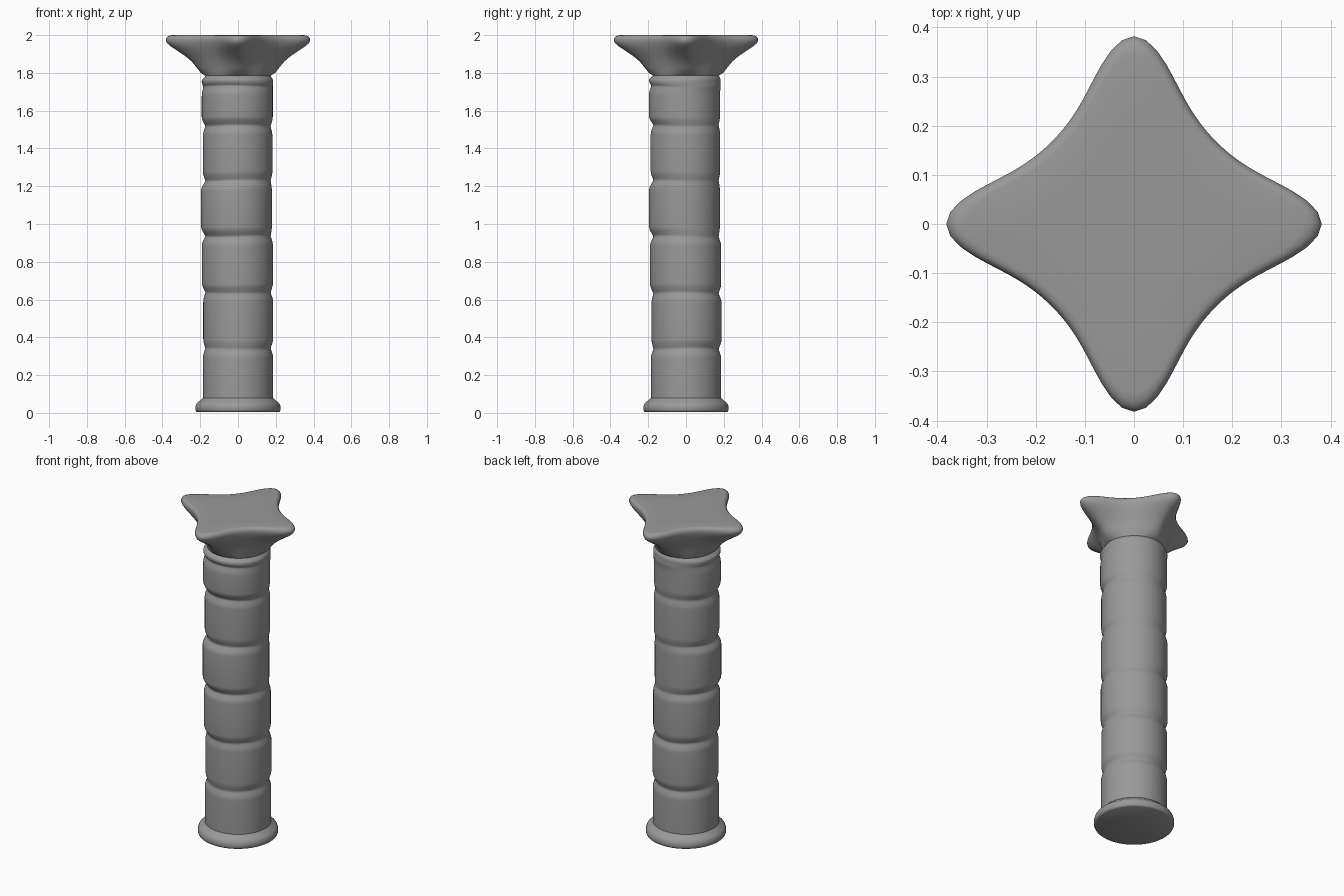
import bpy, bmesh, math

if "Cube" in bpy.data.objects:
    bpy.data.objects.remove(bpy.data.objects["Cube"])

SEG = 96
JOINT = 0.173

# Dark stone
stone = bpy.data.materials.new("dark_stone")
stone.diffuse_color = (0.32, 0.32, 0.32, 1)
stone.use_nodes = True
stone.node_tree.nodes["Principled BSDF"].inputs["Base Color"].default_value = stone.diffuse_color


def loft(name, rings, cap_bottom=False, cap_top=False):
    """Skin a stack of closed point rings."""
    bm = bmesh.new()
    loops = [[bm.verts.new(p) for p in ring] for ring in rings]
    for a, b in zip(loops, loops[1:]):
        for i in range(SEG):
            j = (i + 1) % SEG
            bm.faces.new((a[i], a[j], b[j], b[i]))
    if cap_bottom:
        bm.faces.new(loops[0][::-1])
    if cap_top:
        bm.faces.new(loops[-1])
    me = bpy.data.meshes.new(name)
    bm.to_mesh(me)
    bm.free()
    me.materials.append(stone)
    ob = bpy.data.objects.new(name, me)
    bpy.context.collection.objects.link(ob)
    bpy.ops.object.select_all(action='DESELECT')
    ob.select_set(True)
    bpy.context.view_layer.objects.active = ob
    bpy.ops.object.shade_smooth_by_angle(angle=math.radians(70))
    return ob


def ring(z, radius, cx=0.0, cy=0.0, wave=0.0):
    """Ring whose radius may be a number or a function of angle."""
    pts = []
    for i in range(SEG):
        a = 2 * math.pi * i / SEG
        r = radius(a) if callable(radius) else radius
        pts.append((cx + r * math.cos(a), cy + r * math.sin(a),
                    z + wave * math.sin(2 * a + 3 * z)))
    return pts


# Base flange
base = [(0.004, 0.215), (0.008, 0.222), (0.018, 0.226), (0.035, 0.225), (0.05, 0.219),
        (0.06, 0.208), (0.07, 0.195), (0.08, 0.186)]
loft("base_flange", [ring(z, r) for z, r in base], cap_bottom=True)

# Shaft drums: bottom z, top z, radius, small offset in x and y, joint radius below
drums = [(0.08, 0.34, 0.186, 0.0, 0.0, 0.186),
         (0.34, 0.635, 0.185, 0.001, 0.003, JOINT),
         (0.635, 0.935, 0.188, -0.003, -0.002, JOINT),
         (0.935, 1.23, 0.187, -0.008, -0.008, JOINT),
         (1.23, 1.52, 0.184, -0.002, -0.003, JOINT),
         (1.52, 1.73, 0.188, -0.004, -0.008, JOINT),
         (1.73, 1.785, 0.189, -0.003, -0.006, 0.184),
         (1.785, 1.785, 0.0, 0.0, 0.0, JOINT)]
STEPS = (0, .12, .25, .4, .6, .8, 1)
rings = []
for d, above in zip(drums, drums[1:]):
    z0, z1, rad, cx, cy, low = d
    edge = min(0.05, (z1 - z0) * 0.45)
    heights = [(z0 + edge * t, t, low) for t in STEPS]
    heights += [(z1 - edge * t, t, above[5]) for t in STEPS[:0:-1]]
    for z, t, joint in heights:
        k = math.sin(t * math.pi / 2) ** 1.3
        wave = 0.0 if z < 0.14 else 0.003
        rings.append(ring(z, joint + (rad - joint) * k, cx * k, cy * k, wave))
rings.append(ring(1.785, JOINT))
loft("shaft_drums", rings)


# Star capital: z, radius at the four tips, radius between the tips
def star(tip, valley):
    def radius(a):
        w = 1 / (1 + 2 * math.sin(2 * a) ** 2)
        return valley + (tip - valley) * (w - 1 / 3) * 1.5
    return radius


capital = [(1.785, JOINT, JOINT), (1.80, 0.197, 0.178), (1.83, 0.220, 0.187),
           (1.86, 0.245, 0.196), (1.89, 0.280, 0.208), (1.92, 0.325, 0.221),
           (1.94, 0.355, 0.229), (1.955, 0.373, 0.234), (1.97, 0.382, 0.237),
           (1.982, 0.382, 0.237), (1.992, 0.374, 0.233), (1.998, 0.362, 0.226),
           (2.0, 0.345, 0.216), (2.0, 0.2, 0.14)]
loft("star_capital", [ring(z, star(t, v)) for z, t, v in capital], cap_top=True)
